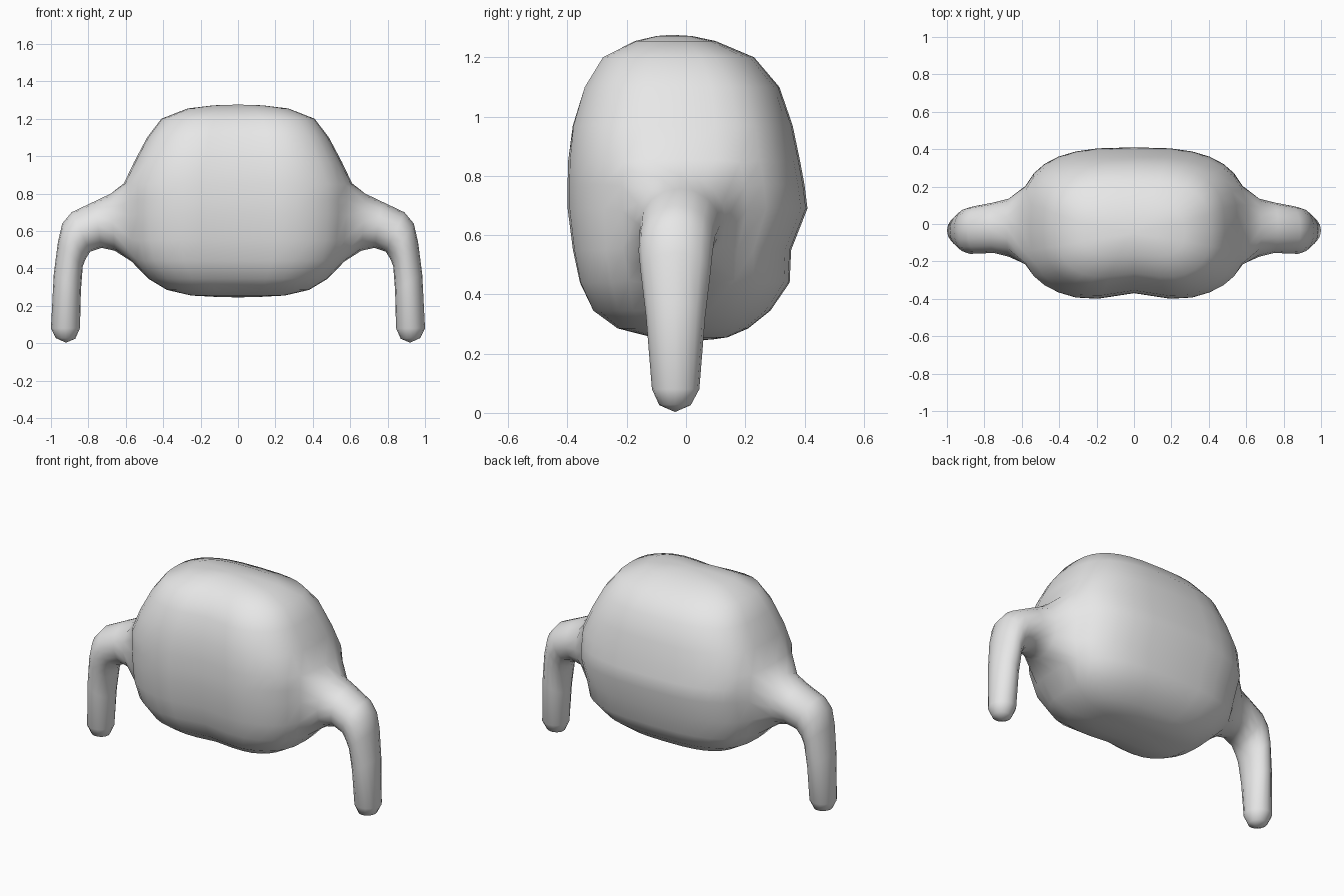
import bpy, bmesh, math

if "Cube" in bpy.data.objects:
    bpy.data.objects.remove(bpy.data.objects["Cube"], do_unlink=True)

SEGS = 32          # sides of each body ring
FIRST_ROW = 4      # ring where the arm opening starts
ARM_SEGS = 16      # sides of each arm ring

# Body rings: height, half width, front y, back y
BODY = [
    (0.248, 0.12, -0.04, 0.09),
    (0.255, 0.25, -0.13, 0.14),
    (0.285, 0.38, -0.25, 0.21),
    (0.345, 0.48, -0.33, 0.285),
    (0.44, 0.57, -0.375, 0.35),
    (0.55, 0.60, -0.397, 0.355),
    (0.69, 0.61, -0.415, 0.41),
    (0.77, 0.61, -0.415, 0.40),
    (0.85, 0.61, -0.413, 0.385),
    (0.97, 0.555, -0.40, 0.36),
    (1.10, 0.486, -0.36, 0.315),
    (1.20, 0.41, -0.30, 0.23),
    (1.255, 0.27, -0.19, 0.10),
    (1.272, 0.13, -0.11, 0.02),
]

# Arm rings: inner x, z, outer x, z, half depth, centre y
ARM = [
    (0.66, 0.495, 0.68, 0.80, 0.155, -0.02),
    (0.73, 0.51, 0.77, 0.757, 0.135, -0.02),
    (0.79, 0.49, 0.89, 0.70, 0.128, -0.03),
    (0.815, 0.45, 0.94, 0.64, 0.125, -0.035),
    (0.83, 0.41, 0.963, 0.54, 0.118, -0.035),
    (0.84, 0.28, 0.985, 0.37, 0.10, -0.035),
    (0.845, 0.08, 1.0, 0.08, 0.08, -0.035),
    (0.87, 0.024, 0.975, 0.028, 0.053, -0.037),
]


def power(v, e):
    return math.copysign(abs(v) ** e, v)


def body_ring(bm, z, half, front, back):
    """Rounded-box ring with a shallow vertical crease down the front."""
    cy, depth, verts = (front + back) / 2, (back - front) / 2, []
    for k in range(SEGS):
        a = 2 * math.pi * k / SEGS
        x = half * power(math.cos(a), 0.7)
        y = cy + depth * power(math.sin(a), 0.7)
        if math.sin(a) < 0:
            y += 0.045 * max(0, 1 - abs(x) / 0.25) * min(1, half / 0.5) * -math.sin(a)
        verts.append(bm.verts.new((x, y, z)))
    return verts


def bridge(bm, a, b):
    n = len(a)
    for k in range(n):
        bm.faces.new((a[k], a[(k + 1) % n], b[(k + 1) % n], b[k]))


def fan(bm, ring, tip):
    v = bm.verts.new(tip)
    for k in range(len(ring)):
        bm.faces.new((ring[k], ring[(k + 1) % len(ring)], v))


bm = bmesh.new()

# Body skin, leaving a 4 x 4 opening on each side for the arms
rings = [body_ring(bm, *r) for r in BODY]
side_cols = {SEGS - 2, SEGS - 1, 0, 1, 14, 15, 16, 17}
for i in range(len(rings) - 1):
    for k in range(SEGS):
        if FIRST_ROW <= i < FIRST_ROW + 4 and k in side_cols:
            continue
        n = (k + 1) % SEGS
        bm.faces.new((rings[i][k], rings[i][n], rings[i + 1][n], rings[i + 1][k]))
fan(bm, rings[0], (0, 0.05, 0.245))
fan(bm, rings[-1], (0, -0.05, 1.276))

# Arms grow out of the openings and hang down
border = ([(4, 0), (4, 1)] + [(r, 2) for r in (4, 3, 2, 1, 0)] + [(0, 1), (0, 0), (0, -1)]
          + [(r, -2) for r in (0, 1, 2, 3, 4)] + [(4, -1)])
openings = []
for side, centre in ((1, 0), (-1, SEGS // 2)):
    previous = [rings[FIRST_ROW + r][(centre + side * j) % SEGS] for r, j in border]
    openings += previous
    for xi, zi, xo, zo, depth, cy in ARM:
        ring = []
        for k in range(ARM_SEGS):
            t = 2 * math.pi * k / ARM_SEGS
            c = math.cos(t)
            ring.append(bm.verts.new((side * ((xi + xo) / 2 + c * (xo - xi) / 2),
                                      cy + depth * math.sin(t),
                                      (zi + zo) / 2 + c * (zo - zi) / 2)))
        bridge(bm, previous, ring)
        previous = ring
    fan(bm, previous, (side * 0.92, -0.037, 0.003))

# Soften the shoulder seam
bmesh.ops.smooth_vert(bm, verts=openings, factor=0.3, use_axis_x=True, use_axis_y=True, use_axis_z=True)
bmesh.ops.recalc_face_normals(bm, faces=bm.faces)
for f in bm.faces:
    f.smooth = True

mesh = bpy.data.meshes.new("body_with_arms")
bm.to_mesh(mesh)
bm.free()
body = bpy.data.objects.new("body_with_arms", mesh)
bpy.context.collection.objects.link(body)

# Plain grey material
grey = bpy.data.materials.new("light_grey")
grey.use_nodes = True
grey.diffuse_color = (0.8, 0.8, 0.8, 1)
grey.node_tree.nodes["Principled BSDF"].inputs["Base Color"].default_value = (0.8, 0.8, 0.8, 1)
mesh.materials.append(grey)
